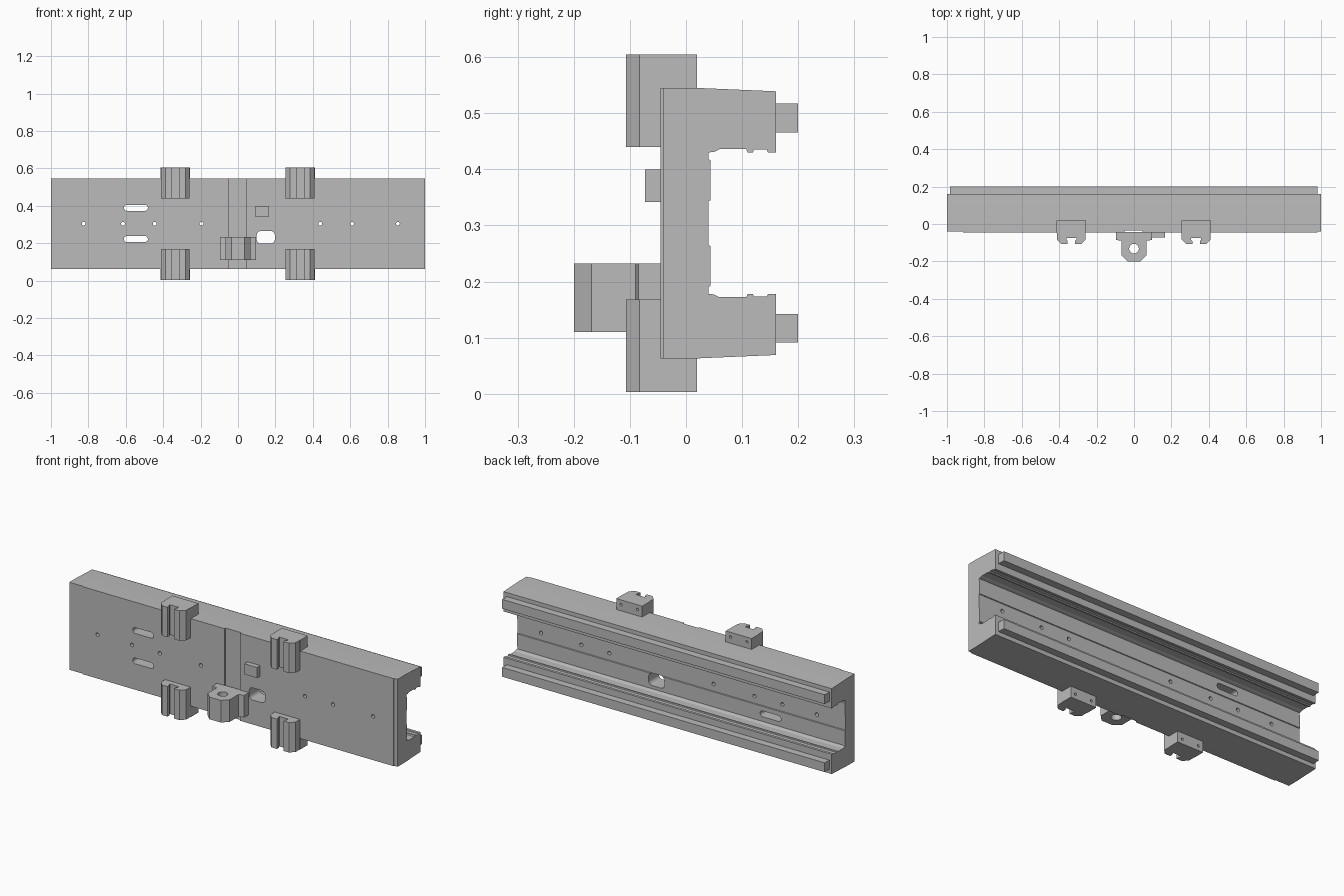
import bpy, bmesh, math
from mathutils import Vector

if "Cube" in bpy.data.objects:
    bpy.data.objects.remove(bpy.data.objects["Cube"])

MID = 0.304  # height of the horizontal mirror plane

grey = bpy.data.materials.new("machined grey")
grey.use_nodes = True
grey.diffuse_color = (0.5, 0.5, 0.5, 1)
grey.node_tree.nodes["Principled BSDF"].inputs["Base Color"].default_value = (0.5, 0.5, 0.5, 1)


def prism(name, points, axis, start, end):
    """Extrude a closed profile along x (y,z), y (x,z) or z (x,y)."""
    def place(a, b, t):
        return {"x": (t, a, b), "y": (a, t, b), "z": (a, b, t)}[axis]
    bm = bmesh.new()
    face = bm.faces.new([bm.verts.new(place(a, b, start)) for a, b in points])
    moved = bmesh.ops.extrude_face_region(bm, geom=[face])["geom"]
    shift = Vector(place(0, 0, end - start))
    bmesh.ops.translate(bm, vec=shift, verts=[v for v in moved if isinstance(v, bmesh.types.BMVert)])
    bmesh.ops.recalc_face_normals(bm, faces=bm.faces)
    mesh = bpy.data.meshes.new(name)
    bm.to_mesh(mesh)
    bm.free()
    obj = bpy.data.objects.new(name, mesh)
    mesh.materials.append(grey)
    bpy.context.collection.objects.link(obj)
    return obj


def rect(a0, a1, b0, b1):
    return [(a0, b0), (a1, b0), (a1, b1), (a0, b1)]


def rounded(a0, a1, b0, b1, r, steps=6):
    """Rounded rectangle; a full radius gives a slot or a circle."""
    pts = []
    corners = [(a1 - r, b1 - r), (a0 + r, b1 - r), (a0 + r, b0 + r), (a1 - r, b0 + r)]
    for q, (ca, cb) in enumerate(corners):
        for i in range(steps + 1):
            t = math.pi / 2 * (q + i / steps)
            p = (ca + r * math.cos(t), cb + r * math.sin(t))
            if not pts or math.dist(p, pts[-1]) > 1e-5:
                pts.append(p)
    if math.dist(pts[0], pts[-1]) < 1e-5:
        pts.pop()
    return pts


def circle(a, b, r):
    return rounded(a - r, a + r, b - r, b + r, r)


def cut(obj, cutters):
    bpy.context.view_layer.objects.active = obj
    for c in cutters:
        c.hide_render = True
        mod = obj.modifiers.new("cut", "BOOLEAN")
        mod.operation = "DIFFERENCE"
        mod.solver = "EXACT"
        mod.object = c
        bpy.ops.object.modifier_apply(modifier=mod.name)
        bpy.data.objects.remove(c)


# Channel beam: half profile mirrored about the middle height
half = [(-0.045, 0.545), (0.02, 0.545), (0.16, 0.539), (0.16, 0.43), (0.146, 0.43),
        (0.144, 0.435), (0.121, 0.435), (0.119, 0.43), (0.11, 0.43), (0.107, 0.436),
        (0.06, 0.436), (0.05, 0.431), (0.04, 0.43), (0.04, 0.418), (0.044, 0.416),
        (0.044, 0.345), (0.04, 0.343)]
beam = prism("channel_beam", half + [(y, 2 * MID - z) for y, z in reversed(half)], "x", -1, 1)

# Front face relief, slots, window and bolt holes
cutters = [prism("groove", rect(-0.05, 0.045, -1, 1), "y", -0.1, -0.036),
           prism("end_step", rect(-1.1, -0.915, -1, 1), "y", -0.1, -0.04),
           prism("end_step", rect(0.98, 1.1, -1, 1), "y", -0.1, -0.04),
           prism("window", rounded(0.1, 0.197, 0.198, 0.265, 0.022), "y", -0.1, 0.1)]
for z in (0.222, 0.389):
    cutters.append(prism("slot", rounded(-0.61, -0.482, z - 0.016, z + 0.016, 0.016), "y", -0.1, 0.1))
for x in (-0.825, -0.615, -0.445, -0.195, 0.44, 0.61, 0.855):
    cutters.append(prism("bolt_hole", circle(x, MID, 0.01), "y", -0.1, 0.1))
cut(beam, cutters)

# Rails let into the flange edges
for name, z in (("lower_rail", 0.091), ("upper_rail", 0.466)):
    prism(name, rect(0.152, 0.2, z, z + 0.051), "x", -0.985, 0.98)

# Notched guide blocks, each with a hook over the beam edge
side = [(0.02, -0.107), (0.02, -0.09), (0.027, -0.086), (0.027, -0.075)]
outer = [(0.077, -0.04), (0.077, -0.083), (0.053, -0.107)]
right_half = outer + side
block = right_half + [(-x, y) for x, y in reversed(right_half)]
for x_name, x in (("right", -0.335), ("left", 0.332)):
    for z_name, flip in (("upper", 1), ("lower", -1)):
        def height(d):
            return MID + flip * d
        label = x_name + "_" + z_name
        prism(label + "_guide_block", [(x + a, b) for a, b in block], "z", height(0.136), height(0.301))
        low, high = sorted((height(0.235), height(0.301)))
        hook = prism(label + "_hook", rect(x - 0.079, x + 0.079, low, high), "y", -0.047, 0.02)
        cut(hook, [prism("pin_hole", circle(x + s, height(0.275), 0.007), "y", -0.02, 0.05)
                   for s in (-0.05, 0.05)])

# Drilled coupling lug
lug_half = [(0.097, -0.042), (0.097, -0.085), (0.067, -0.09), (0.067, -0.168), (0.035, -0.2)]
lug = prism("coupling_lug", lug_half + [(-x, y) for x, y in reversed(lug_half)], "z", 0.11, 0.232)
cut(lug, [prism("lug_hole", circle(0, -0.132, 0.026), "z", 0, 0.4)])

# Small stop block
prism("stop_block", rect(0.09, 0.167, 0.342, 0.4), "y", -0.073, -0.04)

# Smooth the round holes and keep all other edges sharp
bpy.ops.object.select_all(action="DESELECT")
for obj in bpy.context.collection.objects:
    if obj.type == "MESH" and grey.name in obj.data.materials:
        obj.select_set(True)
        bpy.context.view_layer.objects.active = obj
bpy.ops.object.shade_smooth_by_angle(angle=math.radians(25))
